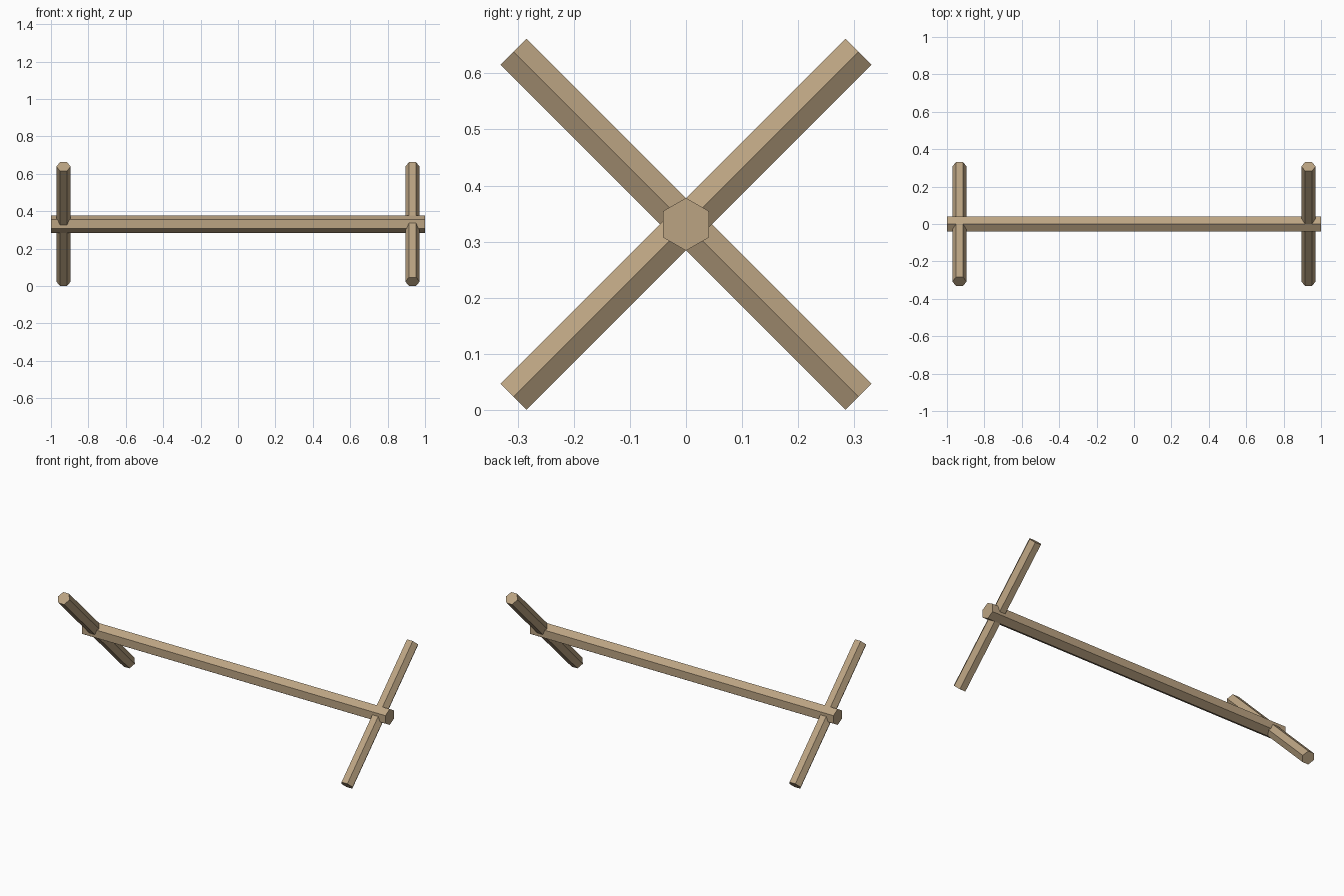
import bpy
import bmesh
import math
from mathutils import Vector

cube = bpy.data.objects.get("Cube")
if cube:
    bpy.data.objects.remove(cube, do_unlink=True)

# Single wood colour
wood = bpy.data.materials.new("tan_wood")
wood.use_nodes = True
wood.diffuse_color = (0.50, 0.37, 0.225, 1)
wood.node_tree.nodes["Principled BSDF"].inputs["Base Color"].default_value = wood.diffuse_color

CENTRE_Z = 0.331


def hex_bar(name, x, axis, corner, radius, length):
    """Six-sided bar along axis, with one edge pointing towards corner."""
    axis, corner = Vector(axis).normalized(), Vector(corner)
    side = axis.cross(corner)
    bm = bmesh.new()
    ring = []
    for i in range(6):
        a = i * math.pi / 3
        offset = (corner * math.cos(a) + side * math.sin(a)) * radius
        ring.append(bm.verts.new(offset - axis * length / 2))
    cap = bm.faces.new(ring)
    top = bmesh.ops.extrude_face_region(bm, geom=[cap], use_keep_orig=True)["geom"]
    verts = [v for v in top if isinstance(v, bmesh.types.BMVert)]
    bmesh.ops.translate(bm, verts=verts, vec=axis * length)
    bmesh.ops.recalc_face_normals(bm, faces=bm.faces)
    mesh = bpy.data.meshes.new(name)
    bm.to_mesh(mesh)
    bm.free()
    mesh.materials.append(wood)
    obj = bpy.data.objects.new(name, mesh)
    obj.location = (x, 0, CENTRE_Z)
    bpy.context.collection.objects.link(obj)


# Long horizontal beam
hex_bar("long_beam", 0, (1, 0, 0), (0, 0, 1), 0.047, 2)

# Crossbars at the ends, leaning opposite ways
for name, s in (("left_crossbar", 1), ("right_crossbar", -1)):
    hex_bar(name, s * 0.933, (0, s, 1), (1, 0, 0), 0.038, 0.87)
